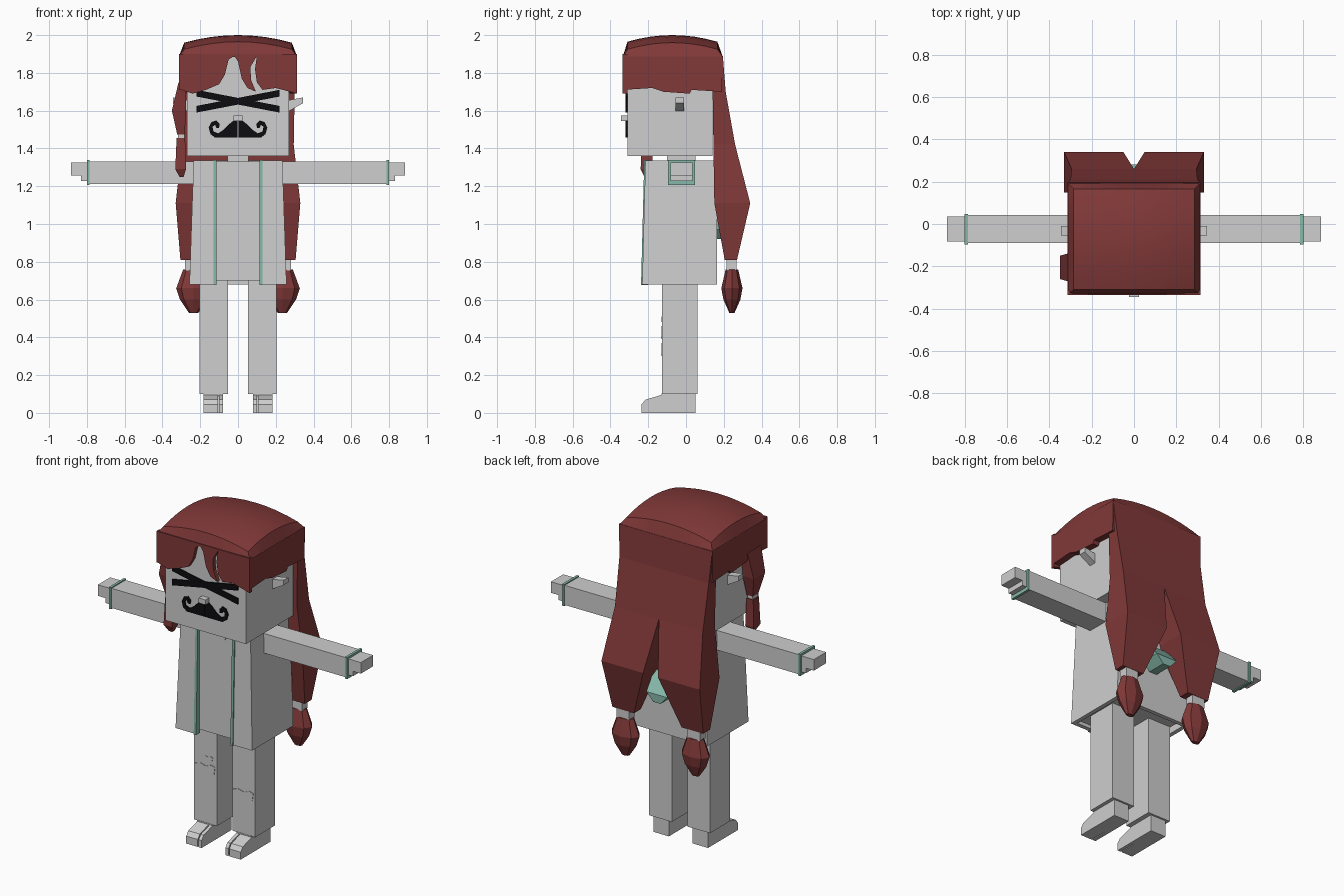
import bpy, bmesh, math

if "Cube" in bpy.data.objects:
    bpy.data.objects.remove(bpy.data.objects["Cube"], do_unlink=True)


def material(name, rgb):
    m = bpy.data.materials.new(name)
    m.use_nodes = True
    m.diffuse_color = (*rgb, 1)
    m.node_tree.nodes["Principled BSDF"].inputs["Base Color"].default_value = (*rgb, 1)
    return m


GREY = material("pale_grey", (0.62, 0.62, 0.62))
RED = material("hair_red", (0.22, 0.04, 0.04))
TEAL = material("trim_teal", (0.24, 0.48, 0.40))
BLACK = material("paint_black", (0.004, 0.004, 0.005))
SIDES = (("left", 1), ("right", -1))


def finish(name, bm, mat):
    bmesh.ops.recalc_face_normals(bm, faces=bm.faces)
    mesh = bpy.data.meshes.new(name)
    bm.to_mesh(mesh)
    bm.free()
    mesh.materials.append(mat)
    ob = bpy.data.objects.new(name, mesh)
    bpy.context.collection.objects.link(ob)
    return ob


def loft(name, rings, mat):
    """Skin a closed solid through rings that have equal point counts."""
    bm = bmesh.new()
    loops = [[bm.verts.new(p) for p in ring] for ring in rings]
    n = len(loops[0])
    for a, b in zip(loops, loops[1:]):
        for i in range(n):
            j = (i + 1) % n
            bm.faces.new((a[i], a[j], b[j], b[i]))
    bm.faces.new(loops[0][::-1])
    bm.faces.new(loops[-1])
    return finish(name, bm, mat)


def rect(x0, x1, y0, y1, z):
    return [(x0, y0, z), (x1, y0, z), (x1, y1, z), (x0, y1, z)]


def box(name, x0, x1, y0, y1, z0, z1, mat):
    return loft(name, [rect(x0, x1, y0, y1, z) for z in (z0, z1)], mat)


def plate(name, pts, y0, y1, mat):
    """Front-facing outline in x and z, given depth along y."""
    return loft(name, [[(x, y, z) for x, z in pts] for y in (y0, y1)], mat)


def side_solid(name, pts, x0, x1, mat):
    """Side outline in y and z, given width along x."""
    return loft(name, [[(x, y, z) for y, z in pts] for x in (x0, x1)], mat)


def stack(name, sections, s, mat):
    """Stack of rectangles: z, inner x, outer x, front y, back y."""
    return loft(name, [rect(s * a, s * b, c, d, z) for z, a, b, c, d in sections], mat)


def octagon(cx, cy, rx, ry, z):
    return [(cx + rx * math.cos(math.tau * i / 8), cy + ry * math.sin(math.tau * i / 8), z)
            for i in range(8)]


# Head, neck and nose
box("head", -0.27, 0.27, -0.31, 0.14, 1.36, 1.91, GREY)
box("neck", -0.055, 0.055, -0.1, 0.05, 1.32, 1.37, GREY)
box("nose", -0.023, 0.023, -0.345, -0.31, 1.545, 1.575, GREY)

# Crossed bars painted over the eyes
for name, s in SIDES:
    plate(name + "_eye_bar", [(-0.22 * s, 1.59), (0.22 * s, 1.675), (0.22 * s, 1.71),
                              (-0.22 * s, 1.625)], -0.319 - 0.001 * s, -0.311, BLACK)

# Curled moustache halves
curl = [(0.003, 1.457), (0.12, 1.457), (0.145, 1.475), (0.155, 1.51), (0.14, 1.54),
        (0.115, 1.548), (0.098, 1.53), (0.1, 1.507), (0.116, 1.51), (0.12, 1.525),
        (0.135, 1.515), (0.13, 1.49), (0.105, 1.48), (0.075, 1.5), (0.045, 1.53),
        (0.02, 1.55), (0.003, 1.55)]
for name, s in SIDES:
    plate(name + "_moustache", [(s * x, z) for x, z in curl], -0.319, -0.311, BLACK)

# Hair crown: domed grid with its rim pulled down
bm = bmesh.new()
bmesh.ops.create_grid(bm, x_segments=8, y_segments=8, size=1)
for v in bm.verts:
    u, w = v.co.x, v.co.y
    v.co = (0.285 * u, -0.072 + 0.238 * w, 2.0 - 0.04 * u * u - 0.035 * w * w)
rim = [e for e in bm.edges if e.is_boundary]
out = bmesh.ops.extrude_edge_only(bm, edges=rim)["geom"]
for v in [g for g in out if isinstance(g, bmesh.types.BMVert)]:
    v.co = (v.co.x * 1.1, -0.07 + (v.co.y + 0.072) * 1.113, 1.885)
crown = finish("hair_crown", bm, RED)
bpy.context.view_layer.objects.active = crown
crown.select_set(True)
bpy.ops.object.shade_smooth_by_angle(angle=math.radians(25))
crown.select_set(False)

# Parted fringe
plate("hair_fringe", [
    (-0.313, 1.9), (-0.3, 1.71), (-0.24, 1.69), (-0.17, 1.71), (-0.1, 1.74), (-0.07, 1.79),
    (-0.05, 1.87), (-0.02, 1.89), (0.0, 1.86), (0.02, 1.77), (0.05, 1.72), (0.095, 1.7),
    (0.07, 1.76), (0.065, 1.83), (0.1, 1.89), (0.09, 1.82), (0.1, 1.75), (0.13, 1.71),
    (0.2, 1.72), (0.313, 1.69), (0.313, 1.9)], -0.335, -0.311, RED)

for name, s in SIDES:
    # Hair over the temple, with a ragged lower edge
    side_solid(name + "_temple_hair", [
        (-0.335, 1.89), (-0.335, 1.71), (-0.18, 1.72), (-0.12, 1.7), (0.02, 1.69),
        (0.03, 1.71), (0.19, 1.7), (0.195, 1.89)], 0.272 * s, 0.313 * s, RED)
    # Long back hair that splits into a tied tail
    stack(name + "_hair_tail", [
        (1.89, 0, 0.313, 0.141, 0.195), (1.7, 0, 0.3, 0.141, 0.21),
        (1.42, 0, 0.295, 0.145, 0.26), (1.11, 0.05, 0.33, 0.15, 0.34),
        (0.81, 0.16, 0.305, 0.205, 0.27)], s, RED)
    box(name + "_hair_tie", 0.195 * s, 0.28 * s, 0.215, 0.268, 0.755, 0.815, GREY)
    loft(name + "_hair_bobble", [octagon(0.235 * s, 0.243, rx, ry, z) for rx, ry, z in (
        (0.055, 0.033, 0.76), (0.092, 0.056, 0.66), (0.072, 0.045, 0.6),
        (0.025, 0.014, 0.53))], RED)
    # Ear flaring outward
    plate(name + "_ear", [(0.265 * s, 1.655), (0.345 * s, 1.67), (0.345 * s, 1.64),
                          (0.265 * s, 1.595)], -0.055, -0.01, GREY)

# Single braided lock beside the right cheek
stack("side_lock", [(1.75, 0.275, 0.315, -0.27, -0.14), (1.6, 0.275, 0.35, -0.26, -0.15),
                    (1.475, 0.282, 0.322, -0.235, -0.18)], -1, RED)
box("side_lock_tie", -0.318, -0.284, -0.23, -0.185, 1.452, 1.477, GREY)
stack("side_lock_end", [(1.455, 0.28, 0.325, -0.235, -0.18), (1.29, 0.275, 0.332, -0.24, -0.175),
                        (1.25, 0.288, 0.31, -0.22, -0.195)], -1, RED)

# Shirt inside an open coat
box("shirt", -0.21, 0.21, -0.205, 0.145, 0.7, 1.33, GREY)


def coat_ring(w, front, z, t=0.025):
    half = [(0.12, front), (w, front), (w, 0.163), (0, 0.163)]
    inner = [(0, 0.163 - t), (w - t, 0.163 - t), (w - t, front + t), (0.12, front + t)]
    mirror = lambda pts: [(-x, y) for x, y in reversed(pts) if x]
    return [(x, y, z) for x, y in half + mirror(half) + mirror(inner) + inner[:1] + inner[1:]]


loft("coat", [coat_ring(0.257, -0.232, 0.68), coat_ring(0.235, -0.215, 1.335)], GREY)
plate("collar", [(-0.07, 1.332), (-0.06, 1.29), (-0.03, 1.265), (0, 1.25), (0.03, 1.265),
                 (0.06, 1.29), (0.07, 1.332)], -0.211, -0.203, GREY)

# Hood tip at the back
loft("hood_tip", [rect(-0.025, 0.025, 0.15, 0.28, 0.92), rect(-0.07, 0.07, 0.15, 0.28, 0.97),
                  rect(-0.08, 0.08, 0.15, 0.19, 1.07)], TEAL)

for name, s in SIDES:
    # Coat edging
    loft(name + "_coat_trim", [rect(0.115 * s, 0.131 * s, -0.238, -0.2, 0.677),
                               rect(0.115 * s, 0.131 * s, -0.221, -0.19, 1.338)], TEAL)
    # Sleeve, cuff and stepped hand
    box(name + "_sleeve", 0.2 * s, 0.795 * s, -0.09, 0.042, 1.213, 1.332, GREY)
    box(name + "_cuff", 0.785 * s, 0.8 * s, -0.096, 0.047, 1.207, 1.338, TEAL)
    plate(name + "_hand", [(0.79 * s, 1.325), (0.883 * s, 1.325), (0.883 * s, 1.258),
                           (0.83 * s, 1.258), (0.83 * s, 1.228), (0.79 * s, 1.228)],
          -0.083, 0.035, GREY)
    # Leg and split-toe foot
    box(name + "_leg", 0.052 * s, 0.205 * s, -0.128, 0.062, 0.1, 0.71, GREY)
    box(name + "_heel", 0.08 * s, 0.183 * s, -0.13, 0.05, 0, 0.102, GREY)
    toe = [(-0.13, 0), (-0.235, 0), (-0.235, 0.045), (-0.215, 0.07), (-0.13, 0.095)]
    side_solid(name + "_big_toe", toe, 0.08 * s, 0.1 * s, GREY)
    side_solid(name + "_small_toes", toe, 0.106 * s, 0.183 * s, GREY)


# Worn patches on the knees
def patch(name, cx, cz, rx, rz):
    plate(name, [(cx + rx * x, cz + rz * z) for x, z in (
        (-1, 0.6), (-0.9, -0.4), (-0.5, -1), (0.5, -0.9), (0.9, -0.5), (1, 0.8),
        (0.6, 1), (0.1, 0.6), (-0.5, 0.9))], -0.131, -0.127, GREY)


patch("right_knee_patch", -0.13, 0.425, 0.067, 0.035)
patch("right_knee_small_patch", -0.112, 0.495, 0.033, 0.015)
patch("left_knee_patch", 0.126, 0.335, 0.068, 0.035)
